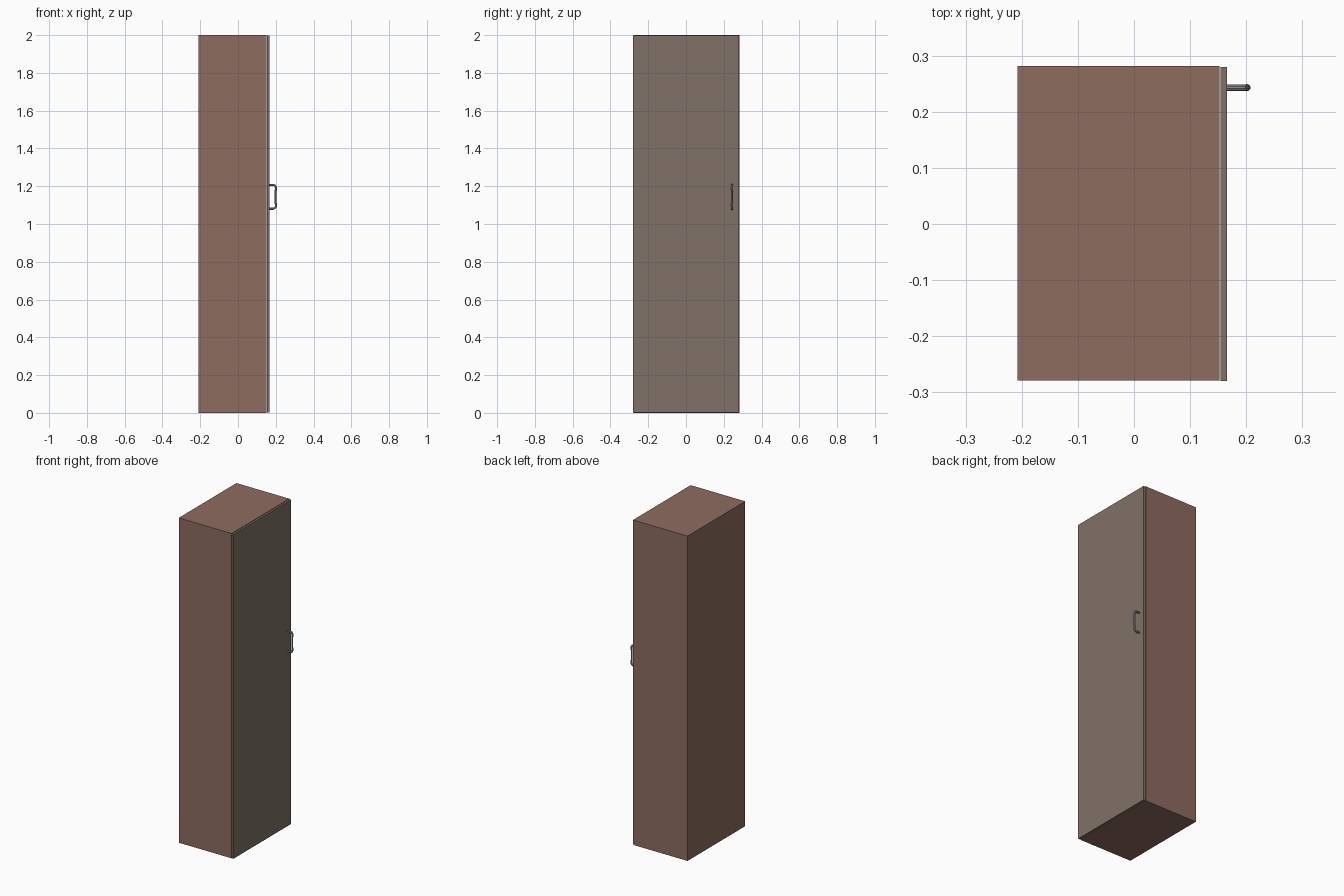
import bpy, bmesh
from mathutils import Vector

if "Cube" in bpy.data.objects:
    bpy.data.objects.remove(bpy.data.objects["Cube"])


def material(name, rgb):
    m = bpy.data.materials.new(name)
    m.diffuse_color = (*rgb, 1)
    m.use_nodes = True
    m.node_tree.nodes["Principled BSDF"].inputs["Base Color"].default_value = m.diffuse_color
    return m


def box(name, lo, hi, mat):
    bm = bmesh.new()
    bmesh.ops.create_cube(bm, size=1)
    lo, hi = Vector(lo), Vector(hi)
    for v in bm.verts:
        v.co = [(lo[i] + hi[i]) / 2 + v.co[i] * (hi[i] - lo[i]) for i in range(3)]
    me = bpy.data.meshes.new(name)
    bm.to_mesh(me)
    bm.free()
    me.materials.append(mat)
    ob = bpy.data.objects.new(name, me)
    bpy.context.collection.objects.link(ob)
    return ob


brown = material("brown_wood", (0.27, 0.15, 0.115))
taupe = material("taupe_door", (0.215, 0.165, 0.135))
metal = material("handle_metal", (0.3, 0.3, 0.3))

# Cabinet carcass: open box hollowed from the door side
carcass = box("cabinet_carcass", (-0.208, -0.279, 0), (0.152, 0.282, 2), brown)
bm = bmesh.new()
bm.from_mesh(carcass.data)
opening = max(bm.faces, key=lambda f: f.calc_center_median().x)
bmesh.ops.inset_region(bm, faces=[opening], thickness=0.015)
bmesh.ops.translate(bm, verts=opening.verts, vec=(0, 0, 0))
inner = bmesh.ops.extrude_discrete_faces(bm, faces=[opening])["faces"]
bmesh.ops.translate(bm, verts=inner[0].verts, vec=(-0.35, 0, 0))
bm.to_mesh(carcass.data)
bm.free()

# Door, a hair clear of the carcass
box("door", (0.154, -0.28, 0.002), (0.166, 0.28, 1.998), taupe)

# Pull handle: rounded bar swept along a mirrored path
half = [(0.164, 0.063), (0.186, 0.063), (0.195, 0.060), (0.200, 0.052),
        (0.201, 0.040), (0.199, 0.030), (0.199, 0.012)]
path = [(x, 1.144 + z) for x, z in half] + [(x, 1.144 - z) for x, z in half[::-1]]
radii = [1, 1, 1, 1, 1.1, 0.9, 0.9]
cu = bpy.data.curves.new("handle", "CURVE")
cu.dimensions = "3D"
cu.bevel_depth = 0.006
cu.bevel_resolution = 3
cu.use_fill_caps = True
sp = cu.splines.new("POLY")
sp.points.add(len(path) - 1)
for p, (x, z), r in zip(sp.points, path, radii + radii[::-1]):
    p.co = (x, 0.243, z, 1)
    p.radius = r
cu.materials.append(metal)
handle = bpy.data.objects.new("handle", cu)
bpy.context.collection.objects.link(handle)
bpy.context.view_layer.objects.active = handle
handle.select_set(True)
bpy.ops.object.convert(target="MESH")
bpy.ops.object.shade_smooth_by_angle()
